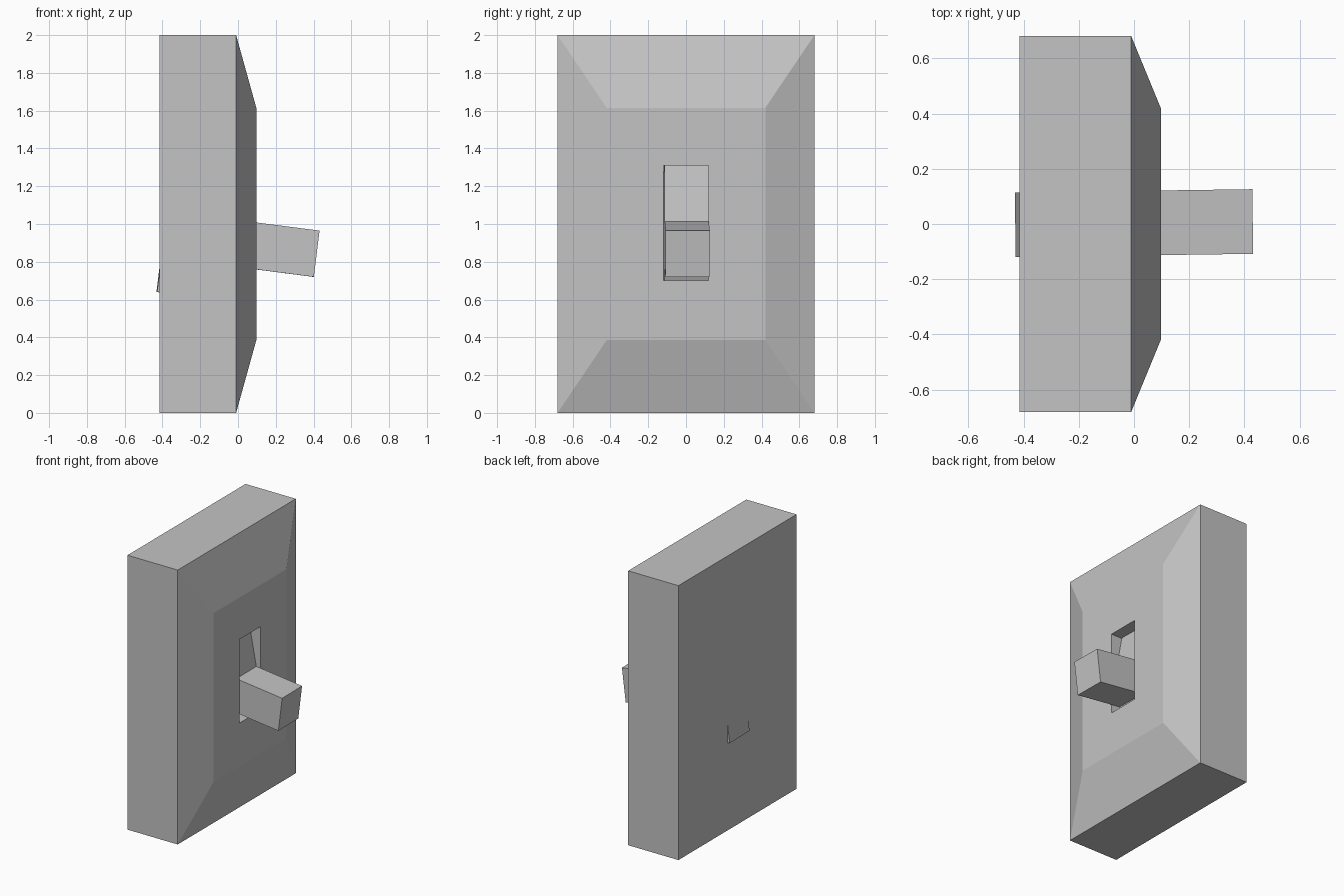
import bpy, bmesh, math
from mathutils import Matrix

cube = bpy.data.objects.get("Cube")
if cube:
    bpy.data.objects.remove(cube, do_unlink=True)

# One plain grey for everything
grey = bpy.data.materials.new("plain_grey")
grey.use_nodes = True
colour = (0.55, 0.55, 0.55, 1)
grey.diffuse_color = colour
grey.node_tree.nodes["Principled BSDF"].inputs["Base Color"].default_value = colour


def make_object(name, bm):
    bmesh.ops.recalc_face_normals(bm, faces=bm.faces)
    mesh = bpy.data.meshes.new(name)
    bm.to_mesh(mesh)
    bm.free()
    mesh.materials.append(grey)
    obj = bpy.data.objects.new(name, mesh)
    bpy.context.collection.objects.link(obj)
    return obj


def loft(name, sections):
    """Join rectangular sections (x, half y, low z, high z) along x."""
    bm = bmesh.new()
    rings = [[bm.verts.new((x, y, z)) for y, z in
              ((-w, lo), (w, lo), (w, hi), (-w, hi))] for x, w, lo, hi in sections]
    for a, b in zip(rings, rings[1:]):
        for i in range(4):
            j = (i + 1) % 4
            bm.faces.new((a[i], a[j], b[j], b[i]))
    bm.faces.new(rings[0])
    bm.faces.new(rings[-1])
    return make_object(name, bm)


# Wall plate with a bevelled front on the +x side
plate = loft("wall_plate", [(-0.415, 0.68, 0, 2), (-0.01, 0.68, 0, 2),
                            (0.097, 0.42, 0.385, 1.615)])

# Slot cut into the plate
cutter = loft("slot_cutter", [(-0.3, 0.12, 0.7, 1.31), (0.3, 0.12, 0.7, 1.31)])
cutter.hide_render = True
cut = plate.modifiers.new("slot", "BOOLEAN")
cut.operation = "DIFFERENCE"
cut.solver = "EXACT"
cut.object = cutter
bpy.context.view_layer.update()
cut_mesh = bpy.data.meshes.new_from_object(
    plate.evaluated_get(bpy.context.evaluated_depsgraph_get()))
plate.modifiers.clear()
plate.data = cut_mesh
bpy.data.objects.remove(cutter, do_unlink=True)

# Toggle: tilted rocker base with a lever, extruded from its side profile
profile = [(-0.43, 0.64), (-0.05, 0.59), (0.03, 0.768), (0.4, 0.72),
           (0.43, 0.965), (0.065, 1.012), (0.005, 1.33), (-0.355, 1.26)]
bm = bmesh.new()
side = bm.faces.new([bm.verts.new((x, -0.117, z)) for x, z in profile])
extruded = bmesh.ops.extrude_face_region(bm, geom=[side])["geom"]
bmesh.ops.translate(bm, vec=(0, 0.234, 0),
                    verts=[v for v in extruded if isinstance(v, bmesh.types.BMVert)])
bm.transform(Matrix.Translation((0, 0.003, 0)) @ Matrix.Rotation(math.radians(0.8), 4, "Z"))
make_object("toggle_lever", bm)
